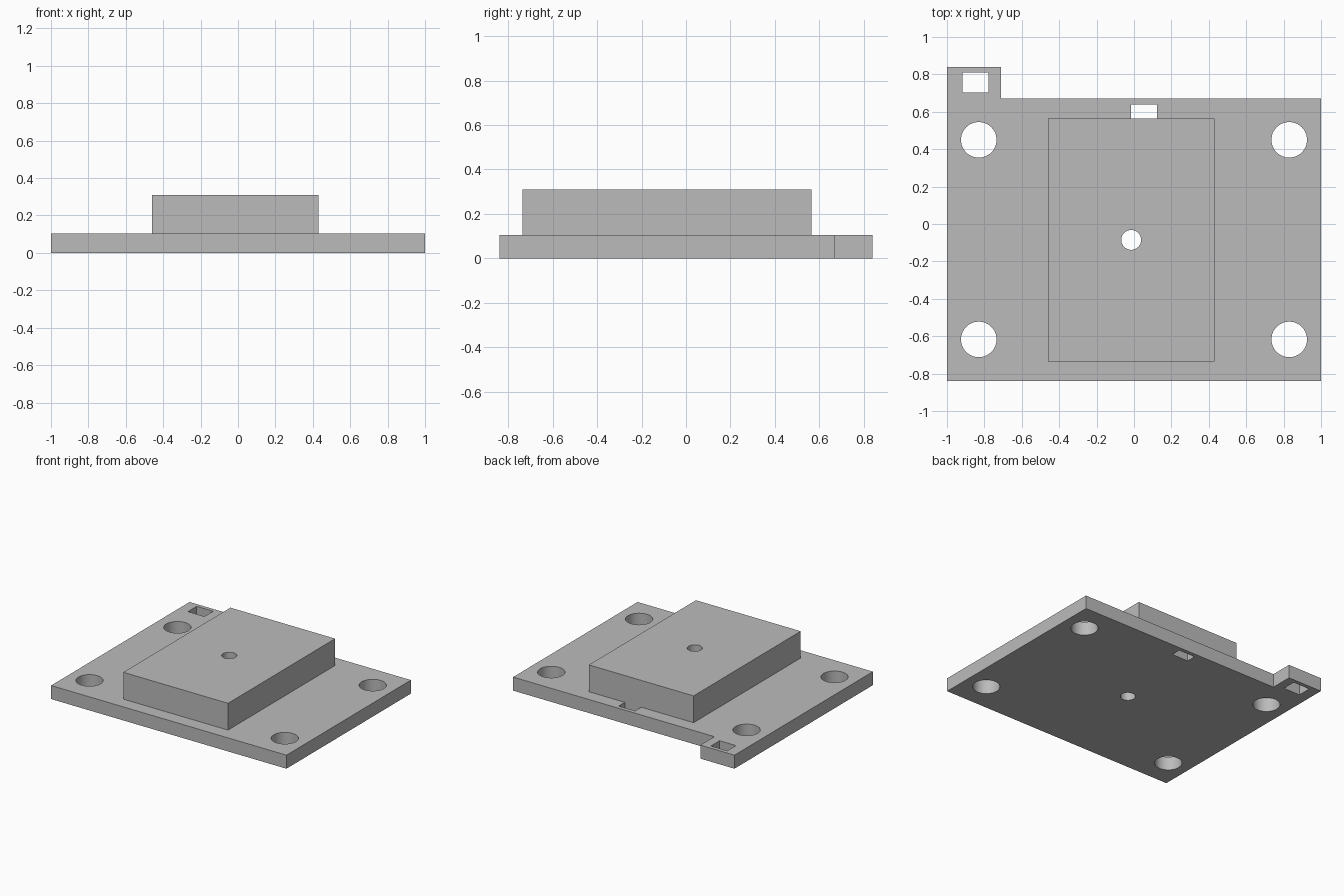
import bpy, bmesh
from math import radians

default = bpy.data.objects.get("Cube")
if default:
    bpy.data.objects.remove(default, do_unlink=True)

PLATE_TOP = 0.104
BLOCK_TOP = 0.31

grey = bpy.data.materials.new("plain_grey")
grey.use_nodes = True
grey.diffuse_color = (0.5, 0.5, 0.5, 1)
grey.node_tree.nodes["Principled BSDF"].inputs["Base Color"].default_value = (0.5, 0.5, 0.5, 1)


def prism(name, outline, z0, z1):
    """Extrude a flat outline from z0 to z1."""
    bm = bmesh.new()
    face = bm.faces.new([bm.verts.new((x, y, z0)) for x, y in outline])
    top = bmesh.ops.extrude_face_region(bm, geom=[face])["geom"]
    verts = [v for v in top if isinstance(v, bmesh.types.BMVert)]
    bmesh.ops.translate(bm, verts=verts, vec=(0, 0, z1 - z0))
    bmesh.ops.recalc_face_normals(bm, faces=bm.faces)
    mesh = bpy.data.meshes.new(name)
    bm.to_mesh(mesh)
    bm.free()
    obj = bpy.data.objects.new(name, mesh)
    bpy.context.collection.objects.link(obj)
    mesh.materials.append(grey)
    return obj


def rect(x0, x1, y0, y1):
    return [(x0, y0), (x1, y0), (x1, y1), (x0, y1)]


def round_cutter(name, x, y, radius):
    bpy.ops.mesh.primitive_cylinder_add(vertices=64, radius=radius, depth=1, location=(x, y, 0))
    obj = bpy.context.object
    obj.name = name
    obj.data.materials.append(grey)
    return obj


def cut(target, cutters):
    """Subtract the cutters and bake the result into the target."""
    for cutter in cutters:
        mod = target.modifiers.new("cut", 'BOOLEAN')
        mod.operation = 'DIFFERENCE'
        mod.solver = 'EXACT'
        mod.object = cutter
    bpy.ops.object.select_all(action='DESELECT')
    target.select_set(True)
    bpy.context.view_layer.objects.active = target
    for mod in list(target.modifiers):
        bpy.ops.object.modifier_apply(modifier=mod.name)
    bpy.ops.object.shade_smooth_by_angle(angle=radians(30))


# Base plate with a tab on its back right corner
base_plate = prism("base_plate", [(-1, -0.84), (1, -0.84), (1, 0.67), (-0.71, 0.67),
                                  (-0.71, 0.84), (-1, 0.84)], 0, PLATE_TOP)

# Raised block on the plate
raised_block = prism("raised_block", rect(-0.46, 0.43, -0.735, 0.565), PLATE_TOP, BLOCK_TOP)

# Corner mounting holes, centre bore and rectangular slots
corner_holes = [round_cutter("corner_hole_cutter", x, y, 0.095)
                for x in (-0.83, 0.83) for y in (-0.617, 0.45)]
bore = round_cutter("centre_bore_cutter", -0.015, -0.085, 0.053)
slots = [prism("tab_slot_cutter", rect(-0.918, -0.778, 0.704, 0.81), -0.5, 0.5),
         prism("back_slot_cutter", rect(-0.015, 0.124, 0.565, 0.639), -0.5, 0.5)]

cut(base_plate, corner_holes + slots + [bore])
cut(raised_block, [bore])

for helper in corner_holes + slots + [bore]:
    bpy.data.objects.remove(helper, do_unlink=True)
